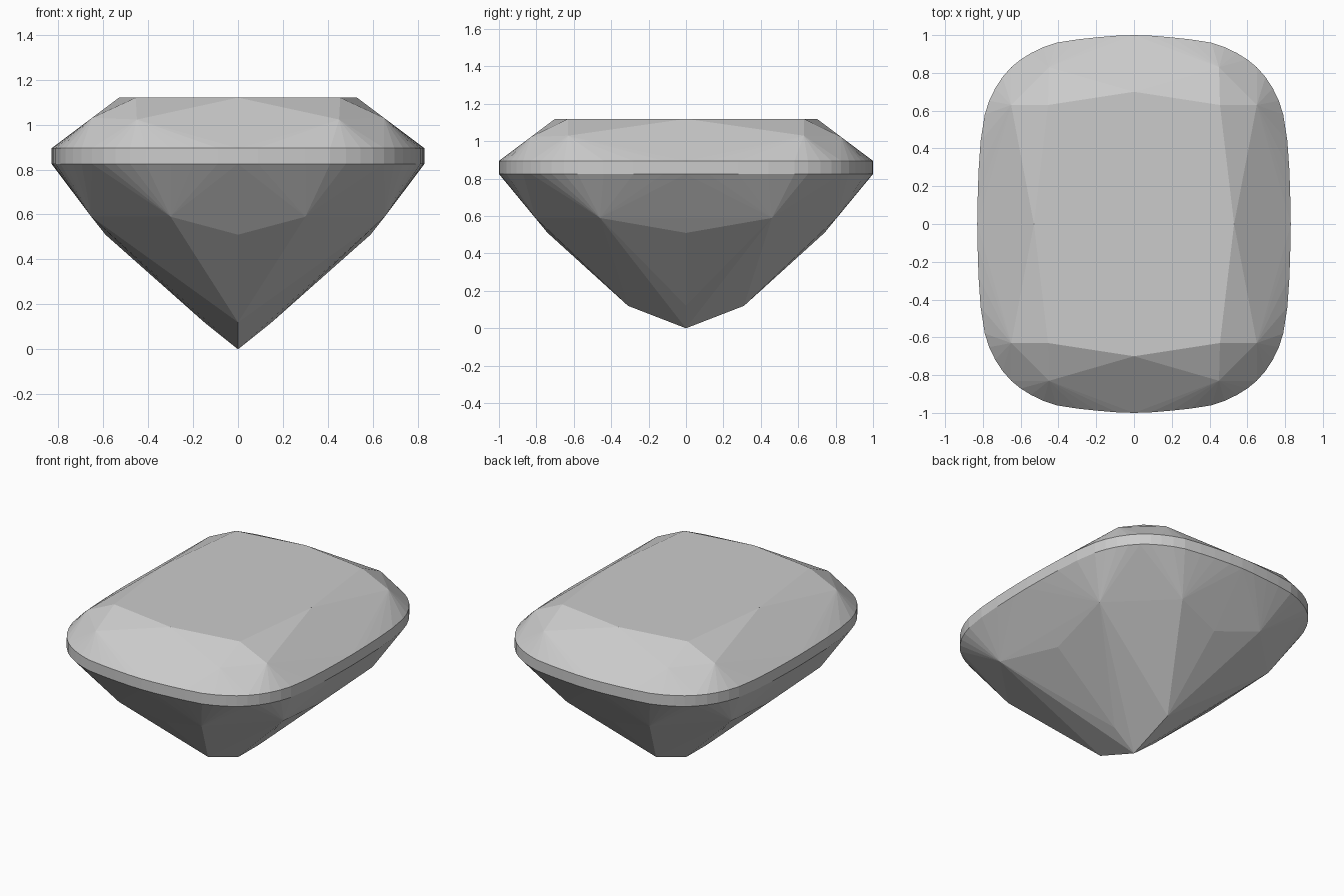
import bpy, bmesh, math

if "Cube" in bpy.data.objects:
    bpy.data.objects.remove(bpy.data.objects["Cube"])

# One quadrant of each facet corner; mirrored over x and y below
outline = [(.83, 0), (.828, .12), (.823, .28), (.812, .44), (.79, .58), (.767, .652),
           (.735, .718), (.696, .778), (.65, .83), (.60, .871), (.545, .905),
           (.48, .936), (.41, .96), (.30, .977), (.20, .988), (.09, .997), (0, 1)]
table = [(.53, 0, 1.12), (.455, .63, 1.12), (0, .70, 1.12)]
crown = [(.65, .63, 1.03), (.45, .83, 1.0225)]
pavilion = [(.59, 0, .51), (.653, .46, .59), (.30, .805, .59), (0, .74, .51)]
keel = [(.15, 0, .12), (0, .31, .12), (0, 0, 0)]
girdle = [(x, y, z) for z in (.825, .895) for x, y in outline]

points = {(sx * x if x else 0, sy * y if y else 0, z)
          for x, y, z in girdle + table + crown + pavilion + keel
          for sx in (1, -1) for sy in (1, -1)}

# The cut stone is convex, so its facets are the hull of the corners
bm = bmesh.new()
for p in sorted(points):
    bm.verts.new(p)
hull = bmesh.ops.convex_hull(bm, input=bm.verts[:])
loose = [v for v in bm.verts if not v.link_faces]
bmesh.ops.delete(bm, geom=loose, context='VERTS')

# Merge triangles lying in the same facet
bmesh.ops.dissolve_limit(bm, angle_limit=math.radians(.3), verts=[], edges=bm.edges[:])
bmesh.ops.recalc_face_normals(bm, faces=bm.faces[:])

mesh = bpy.data.meshes.new("cushion_gemstone")
bm.to_mesh(mesh)
bm.free()
stone = bpy.data.objects.new("cushion_gemstone", mesh)
bpy.context.collection.objects.link(stone)
